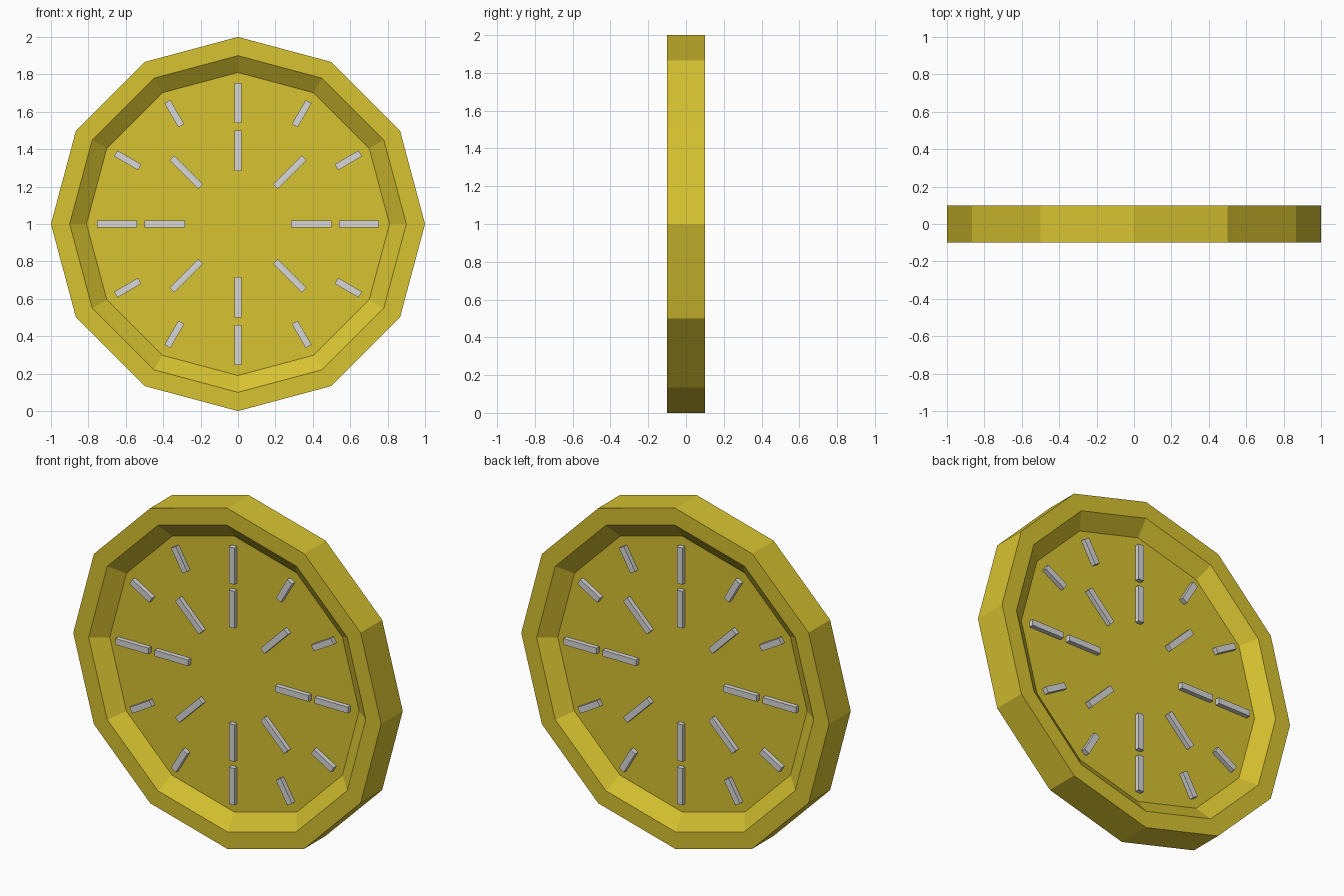
import bpy, bmesh
from math import radians, sin, cos
from mathutils import Matrix

cube = bpy.data.objects.get("Cube")
if cube:
    bpy.data.objects.remove(cube)

SIDES = 12
FLOOR = 0.033      # half thickness of the recessed disc
BAR_FACE = 0.06    # how far the raised bars reach from the middle


def material(name, color):
    mat = bpy.data.materials.new(name)
    mat.use_nodes = True
    mat.diffuse_color = color
    mat.node_tree.nodes["Principled BSDF"].inputs["Base Color"].default_value = color
    return mat


def finish(bm, name, mat):
    bmesh.ops.recalc_face_normals(bm, faces=bm.faces)
    mesh = bpy.data.meshes.new(name)
    bm.to_mesh(mesh)
    bm.free()
    mesh.materials.append(mat)
    obj = bpy.data.objects.new(name, mesh)
    obj.location.z = 1
    bpy.context.collection.objects.link(obj)
    return obj


gold = material("gold", (0.68, 0.54, 0.03, 1))
silver = material("silver", (0.68, 0.68, 0.68, 1))

# Coin body: rings from the front floor, over the rim, to the back floor
profile = [(0.81, -FLOOR), (0.9, -0.1), (1, -0.1), (1, 0.1), (0.9, 0.1), (0.81, FLOOR)]
bm = bmesh.new()
rings = []
for radius, y in profile:
    angles = [radians(360 / SIDES * i) for i in range(SIDES)]
    rings.append([bm.verts.new((radius * cos(a), y, radius * sin(a))) for a in angles])
for a, b in zip(rings, rings[1:]):
    for i in range(SIDES):
        j = (i + 1) % SIDES
        bm.faces.new((a[i], a[j], b[j], b[i]))
bm.faces.new(rings[0])
bm.faces.new(rings[-1])
finish(bm, "coin_body", gold)


# Raised bars radiating from the centre
def add_bar(bm, side, angle, inner, outer):
    size = Matrix.Diagonal((outer - inner, BAR_FACE - FLOOR + 0.01, 0.036, 1))
    place = Matrix.Translation(((inner + outer) / 2, side * (BAR_FACE + FLOOR - 0.01) / 2, 0))
    turn = Matrix.Rotation(radians(angle), 4, "Y")
    bmesh.ops.create_cube(bm, size=1, matrix=turn @ place @ size)


for side, label in ((-1, "front"), (1, "back")):
    bm = bmesh.new()
    for angle in range(0, 360, 45):
        add_bar(bm, side, angle, 0.283, 0.5)
    finish(bm, label + "_inner_bars", silver)

    bm = bmesh.new()
    for angle in range(0, 360, 30):
        add_bar(bm, side, angle, 0.54 if angle % 90 == 0 else 0.607, 0.755)
    finish(bm, label + "_outer_bars", silver)
